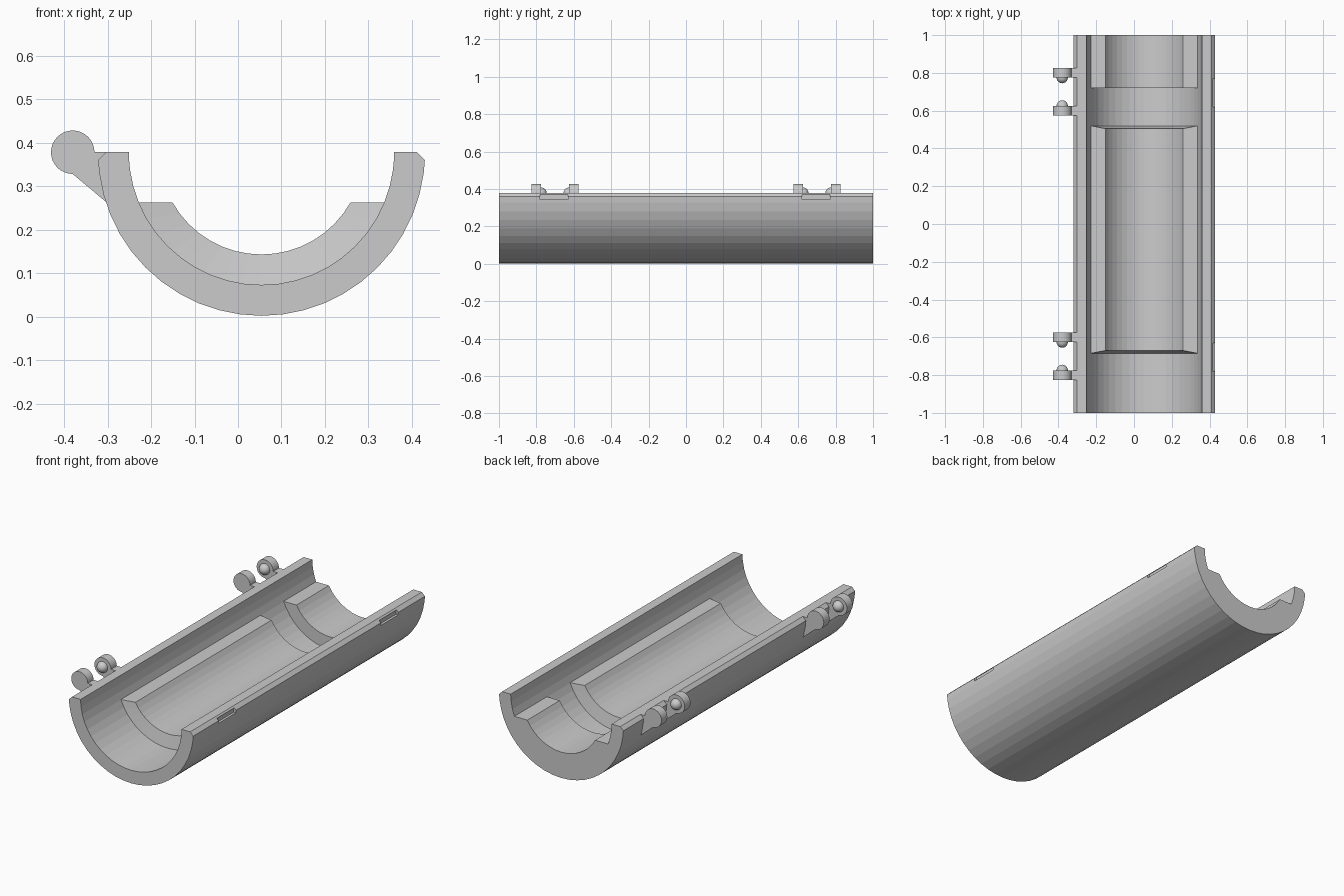
import bpy, bmesh
from math import sin, cos, pi, asin, radians
from mathutils import Matrix

if "Cube" in bpy.data.objects:
    bpy.data.objects.remove(bpy.data.objects["Cube"])

CX, CZ = 0.054, 0.378          # axis of the half pipe
R_OUT, R_IN, R_LINER = 0.376, 0.305, 0.235


def finish(name, bm):
    bmesh.ops.recalc_face_normals(bm, faces=bm.faces)
    me = bpy.data.meshes.new(name)
    bm.to_mesh(me)
    bm.free()
    ob = bpy.data.objects.new(name, me)
    bpy.context.collection.objects.link(ob)
    return ob


def at(r, a):
    return (CX - r * cos(a), CZ - r * sin(a))


def channel(name, outer, inner, yo, yi):
    """Trough between two arcs; yo / yi are the y ranges of each arc."""
    bm = bmesh.new()
    rings = []
    for o, i in zip(outer, inner):
        rings.append([bm.verts.new(p) for p in (
            (o[0], yo[0], o[1]), (o[0], yo[1], o[1]),
            (i[0], yi[1], i[1]), (i[0], yi[0], i[1]))])
    for a, b in zip(rings, rings[1:]):
        for k in range(4):
            n = (k + 1) % 4
            bm.faces.new((a[k], a[n], b[n], b[k]))
    bm.faces.new(rings[0])
    bm.faces.new(rings[-1])
    return finish(name, bm)


def boolean(target, tool, op):
    m = target.modifiers.new(op.lower(), 'BOOLEAN')
    m.operation, m.solver, m.object = op, 'EXACT', tool
    with bpy.context.temp_override(object=target, active_object=target):
        bpy.ops.object.modifier_apply(modifier=m.name)
    bpy.data.objects.remove(tool)


# Half pipe shell with chamfered rims
angles = [0, 2.8] + [7.5 * k for k in range(1, 24)] + [177.2, 180]
angles = [radians(a) for a in angles]
outer = [at(R_OUT, a) for a in angles]
outer[0] = (CX - R_OUT + 0.019, CZ)
outer[-1] = (CX + R_OUT - 0.019, CZ)
shell = channel("half_pipe_shell", outer, [at(R_IN, a) for a in angles],
                (-1, 1), (-1, 1))


# Inner liners, flat topped, embedded in the shell
def liner_arc(r, n=16):
    a0 = asin(0.115 / r)
    return [at(r, a0 + (pi - 2 * a0) * k / n) for k in range(n + 1)]


lo, li = liner_arc(0.335), liner_arc(R_LINER)
boolean(shell, channel("middle_liner", lo, li, (-0.691, 0.526), (-0.67, 0.505)), 'UNION')
boolean(shell, channel("end_liner", lo, li, (0.72, 1), (0.72, 1)), 'UNION')


# Hinge knuckles: disc plus arm profile
HX, HR = -0.38, 0.05


def knuckle(y):
    pts = [(HX + HR * cos(a), CZ + HR * sin(a))
           for a in (radians(270) * k / 24 for k in range(25))]
    pts += [(-0.305, 0.265), (-0.285, 0.26), (-0.285, CZ)]
    bm = bmesh.new()
    f = bm.faces.new([bm.verts.new((x, y - 0.025, z)) for x, z in pts])
    ext = bmesh.ops.extrude_face_region(bm, geom=[f])
    bmesh.ops.translate(bm, vec=(0, 0.05, 0),
                        verts=[v for v in ext['geom'] if isinstance(v, bmesh.types.BMVert)])
    return finish("hinge_knuckle", bm)


# Rounded hinge pin on the knuckle face
def pin(y, direction):
    bm = bmesh.new()
    bmesh.ops.create_uvsphere(bm, u_segments=24, v_segments=12, radius=0.03)
    bmesh.ops.delete(bm, geom=[v for v in bm.verts if v.co.z < -0.001], context='VERTS')
    bmesh.ops.transform(bm, verts=bm.verts,
                        matrix=Matrix.Translation((HX, y, CZ)) @ Matrix.Rotation(-direction * pi / 2, 4, 'X'))
    for f in bm.faces:
        f.smooth = True
    return finish("hinge_pin", bm)


for yc in (-0.7, 0.7):
    for s in (-1, 1):
        boolean(shell, knuckle(yc + s * 0.1), 'UNION')
        pin(yc + s * 0.075, -s)

# Latch recesses in the right rim
for yc in (-0.705, 0.695):
    bm = bmesh.new()
    bmesh.ops.create_cube(bm, size=1, matrix=Matrix.Translation((0.44, yc, 0.3575))
                          @ Matrix.Diagonal((0.05, 0.15, 0.025, 1)))
    cutter = finish("latch_cutter", bm)
    cutter.hide_render = True
    boolean(shell, cutter, 'DIFFERENCE')
